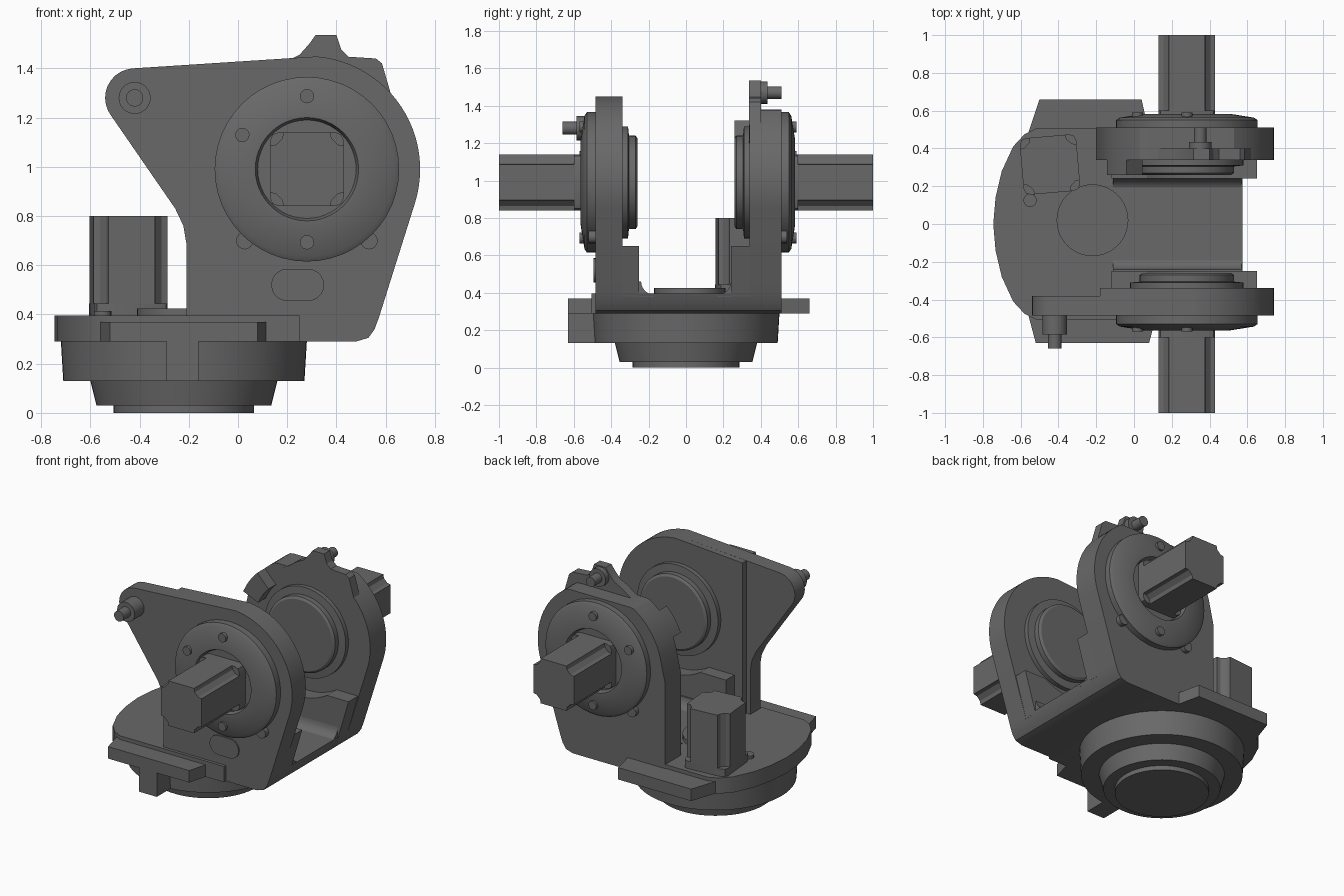
import bpy, bmesh
from math import sin, cos, pi, radians
from mathutils import Matrix, Vector

cube = bpy.data.objects.get("Cube")
if cube:
    bpy.data.objects.remove(cube, do_unlink=True)

grey = bpy.data.materials.new("dark_grey")
grey.use_nodes = True
grey.diffuse_color = (0.14, 0.14, 0.14, 1)
grey.node_tree.nodes["Principled BSDF"].inputs["Base Color"].default_value = (0.14, 0.14, 0.14, 1)

JX, JZ = 0.28, 0.99      # centre of the tilt joint
BX = -0.22               # centre of the turntable


def finish(name, bm):
    bmesh.ops.recalc_face_normals(bm, faces=bm.faces)
    mesh = bpy.data.meshes.new(name)
    bm.to_mesh(mesh)
    bm.free()
    mesh.materials.append(grey)
    ob = bpy.data.objects.new(name, mesh)
    bpy.context.collection.objects.link(ob)
    bpy.ops.object.select_all(action='DESELECT')
    ob.select_set(True)
    bpy.context.view_layer.objects.active = ob
    bpy.ops.object.shade_smooth_by_angle(angle=radians(25))
    return ob


def prism(name, pts, axis, lo, hi):
    """Extrude a 2D outline along x (points are y,z), y (x,z) or z (x,y)."""
    place = {"x": lambda a, b, t: (t, a, b),
             "y": lambda a, b, t: (a, t, b),
             "z": lambda a, b, t: (a, b, t)}[axis]
    bm = bmesh.new()
    face = bm.faces.new([bm.verts.new(place(a, b, lo)) for a, b in pts])
    new = bmesh.ops.extrude_face_region(bm, geom=[face])["geom"]
    shift = Vector(place(0, 0, hi - lo))
    bmesh.ops.translate(bm, vec=shift, verts=[v for v in new if isinstance(v, bmesh.types.BMVert)])
    return finish(name, bm)


def arc(cx, cy, r, start, end, n):
    return [(cx + r * cos(radians(start + (end - start) * i / n)),
             cy + r * sin(radians(start + (end - start) * i / n))) for i in range(n + 1)]


def lathe(name, profile, origin, direction, n=48):
    """Spin (radius, height) points round an axis through origin."""
    bm = bmesh.new()
    verts = [bm.verts.new((r, 0, h)) for r, h in profile]
    edges = [bm.edges.new(p) for p in zip(verts, verts[1:])]
    bmesh.ops.spin(bm, geom=verts + edges, cent=(0, 0, 0), axis=(0, 0, 1), angle=2 * pi, steps=n)
    bmesh.ops.remove_doubles(bm, verts=bm.verts, dist=0.0001)
    turn = Vector((0, 0, 1)).rotation_difference(Vector(direction)).to_matrix().to_4x4()
    bmesh.ops.transform(bm, matrix=Matrix.Translation(origin) @ turn, verts=bm.verts)
    return finish(name, bm)


def disc(name, r, h, origin, direction, n=24):
    return lathe(name, [(0, 0), (r, 0), (r, h), (0, h)], origin, direction, n)


def motor_outline(cx, cy, corner, tilt=0):
    """Square section whose corners follow the given quarter profile."""
    pts = []
    for k in range(4):
        a = radians(90 * k + tilt)
        pts += [(cx + x * cos(a) - y * sin(a), cy + x * sin(a) + y * cos(a)) for x, y in corner]
    return pts


NOTCHED = [(0.15, 0.095), (0.125, 0.1), (0.1, 0.125), (0.095, 0.15)]
ROUNDED = [(0.15, 0.115), (0.14, 0.14), (0.115, 0.15)]

# Turntable and deck
lathe("turntable", [(0, 0), (0.285, 0), (0.285, 0.03), (0.355, 0.03), (0.38, 0.13),
                    (0.49, 0.13), (0.5, 0.295), (0, 0.295)], (BX, 0, 0), (0, 0, 1), 64)
half = [(-0.52, 0.505), (-0.58, 0.475), (-0.64, 0.41), (-0.7, 0.28), (-0.733, 0.14)]
deck = [(0.25, 0.505)] + half + [(-0.745, 0)] + [(x, -y) for x, y in reversed(half)] + [(0.25, -0.505)]
prism("deck", deck, "z", 0.29, 0.395)
prism("front_ledge", [(-0.56, -0.48), (-0.52, -0.63), (0.08, -0.63), (0.12, -0.48)], "z", 0.29, 0.37)
prism("back_ledge", [(-0.56, 0.48), (-0.5, 0.66), (0.04, 0.66), (0.08, 0.48)], "z", 0.29, 0.37)
prism("front_stop", [(-0.29, -0.63), (-0.16, -0.63), (-0.16, -0.4), (-0.29, -0.4)], "z", 0.13, 0.3)
disc("deck_cap", 0.19, 0.03, (BX, 0.02, 0.395), (0, 0, 1), 40)
disc("deck_plug", 0.035, 0.02, (-0.55, 0.125, 0.395), (0, 0, 1))

# Turntable motor
MX, MY = -0.445, 0.315
prism("deck_motor_flange", motor_outline(MX, MY, ROUNDED, 5), "z", 0.39, 0.445)
prism("deck_motor", motor_outline(MX, MY, NOTCHED, 5), "z", 0.44, 0.8)

# Yoke floor with curved inner corners
toe = [(0.575, 0.395), (0.555, 0.34), (0.53, 0.305), (0.48, 0.29)]
prism("yoke_floor", [(-0.21, 0.395)] + toe + [(-0.21, 0.29)], "y", -0.48, 0.5)
for side, name in ((-1, "front"), (1, "back")):
    curve = [(side * y, z) for y, z in arc(0.17, 0.46, 0.07, -90, 0, 6)]
    prism(name + "_floor_fillet", curve + [(side * 0.26, 0.46), (side * 0.26, 0.38), (side * 0.17, 0.38)],
          "x", -0.11, 0.57)

# Yoke cheeks
right_side = arc(JX, JZ, 0.46, 85, -18, 24) + toe
neck = [(-0.21, 0.29), (-0.21, 0.69), (-0.222, 0.76), (-0.255, 0.83)]
lobe = arc(-0.42, 1.28, 0.12, 218, 94, 10)
prism("front_cheek", neck + lobe + right_side, "y", -0.485, -0.38)
inner = [(-0.18, 0.29), (-0.18, 1.415)] + right_side
prism("front_cheek_inner", inner, "y", -0.385, -0.34)
clipped = [(x, min(z, 1.38)) for x, z in arc(JX, JZ, 0.46, 170, -18, 40)]
prism("back_cheek", [(-0.2, 0.29), (-0.2, 0.95)] + clipped + toe, "y", 0.34, 0.51)

# Thickened lower arms, hollowed round the joint
pad = [(-0.12, 0.38), (-0.12, 0.65)] + arc(JX, JZ, 0.4, 238, 302, 12) + [(0.65, 0.65), (0.57, 0.38)]
prism("front_arm_pad", pad, "y", -0.345, -0.25)
prism("back_arm_pad", pad, "y", 0.24, 0.345)
upper_pad = arc(JX, JZ, 0.46, 157, 134, 4) + arc(JX, JZ, 0.34, 134, 157, 4)
prism("back_upper_pad", upper_pad, "y", 0.26, 0.345)

# Joint covers, motors and bolts on both sides
flange = [(0, 0), (0.375, 0), (0.375, 0.045), (0.355, 0.058), (0.23, 0.078), (0.21, 0.078),
          (0.2, 0.05), (0, 0.05)]
hub = [(0, 0), (0.3, 0), (0.3, 0.03), (0.25, 0.035), (0.25, 0.07), (0.235, 0.08), (0, 0.08)]
for side, name, face in ((-1, "front", -0.485), (1, "back", 0.505)):
    out = (0, side, 0)
    lathe(name + "_joint_flange", flange, (JX, face, JZ), out)
    lathe(name + "_joint_hub", hub, (JX, side * 0.34, JZ), (0, -side, 0))
    lo, hi = sorted((face + side * 0.04, side * 0.6))
    prism(name + "_motor_flange", motor_outline(JX, JZ, ROUNDED), "y", lo, hi)
    lo, hi = sorted((side * 0.59, side))
    prism(name + "_motor", motor_outline(JX, JZ, NOTCHED), "y", lo, hi)
    for a in (90, 152, 270):
        spot = (JX + 0.297 * cos(radians(a)), face + side * 0.05, JZ + 0.297 * sin(radians(a)))
        disc(name + "_flange_bolt", 0.029, 0.035, spot, out, 16)
    for a in (229, 311):
        spot = (JX + 0.385 * cos(radians(a)), face - side * 0.01, JZ + 0.385 * sin(radians(a)))
        disc(name + "_flange_lug", 0.035, 0.045, spot, out, 16)

# Oval cover plate on the front cheek
oval = arc(0.2, 0.52, 0.065, 90, 270, 10) + arc(0.285, 0.52, 0.065, -90, 90, 10)
prism("oval_cover", oval, "y", -0.494, -0.48)

# Stop pins and the back bracket
pin = [(0, 0), (0.065, 0), (0.065, 0.105), (0.035, 0.105), (0.035, 0.18), (0, 0.18)]
lathe("front_pin", pin, (-0.42, -0.48, 1.28), (0, -1, 0), 24)
bracket = [(0.1, 1.36), (0.2, 1.43), (0.25, 1.455), (0.29, 1.5), (0.315, 1.535), (0.4, 1.535),
           (0.42, 1.475), (0.45, 1.447), (0.56, 1.44), (0.585, 1.42), (0.62, 1.3), (0.5, 1.2), (0.1, 1.2)]
prism("back_bracket", bracket, "y", 0.338, 0.4)
short_pin = [(0, 0), (0.06, 0), (0.06, 0.045), (0.033, 0.045), (0.033, 0.12), (0, 0.12)]
lathe("back_pin", short_pin, (0.35, 0.39, 1.47), (0, 1, 0), 24)
